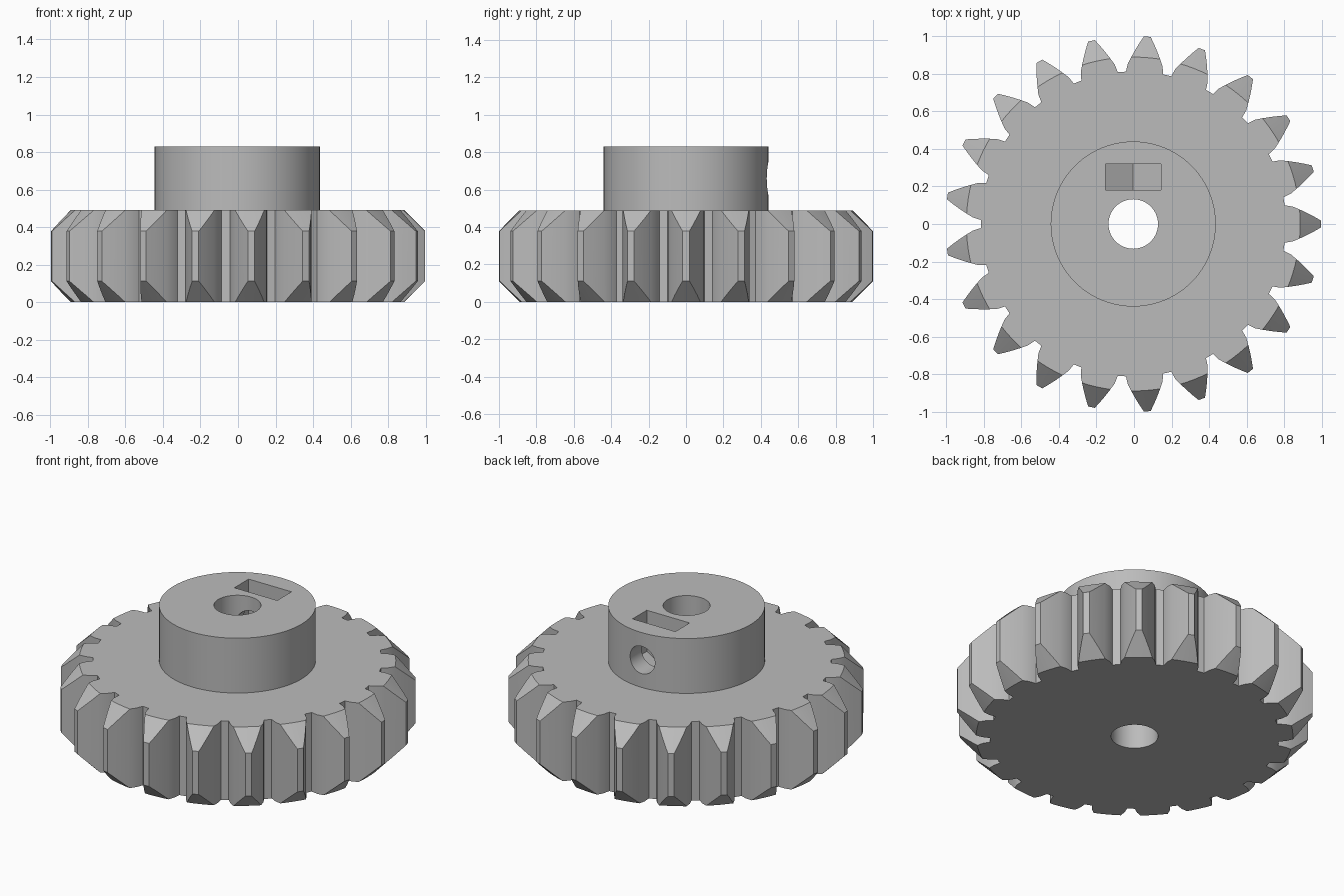
import bpy, bmesh, math
from mathutils import Matrix

cube = bpy.data.objects.get("Cube")
if cube:
    bpy.data.objects.remove(cube, do_unlink=True)

TEETH = 21
HEIGHT = 0.49
HUB_TOP = 0.83
SCREW_Z = 0.66
OFFSET_X = -0.004

grey = bpy.data.materials.new("plain_grey")
grey.use_nodes = True
grey.diffuse_color = (0.5, 0.5, 0.5, 1)
grey.node_tree.nodes["Principled BSDF"].inputs["Base Color"].default_value = (0.5, 0.5, 0.5, 1)


def loft(name, rings, turn=None):
    """Closed solid through a stack of matching rings of 3D points."""
    bm = bmesh.new()
    loops = [[bm.verts.new(p) for p in ring] for ring in rings]
    n = len(loops[0])
    for low, high in zip(loops, loops[1:]):
        for i in range(n):
            j = (i + 1) % n
            bm.faces.new((low[i], low[j], high[j], high[i]))
    bm.faces.new(loops[0][::-1])
    bm.faces.new(loops[-1])
    if turn:
        bm.transform(turn)
    bmesh.ops.recalc_face_normals(bm, faces=bm.faces)
    mesh = bpy.data.meshes.new(name)
    bm.to_mesh(mesh)
    bm.free()
    mesh.materials.append(grey)
    ob = bpy.data.objects.new(name, mesh)
    ob.location.x = OFFSET_X
    bpy.context.collection.objects.link(ob)
    return ob


def prism(name, outline, z0, z1, turn=None):
    return loft(name, [[(x, y, z) for x, y in outline] for z in (z0, z1)], turn)


def circle(r, n):
    return [(r * math.cos(math.tau * i / n), r * math.sin(math.tau * i / n)) for i in range(n)]


def combine(target, other, operation):
    """Apply a boolean and discard the helper solid."""
    bpy.context.view_layer.update()
    mod = target.modifiers.new(operation.lower(), 'BOOLEAN')
    mod.operation = operation
    mod.solver = 'EXACT'
    mod.object = other
    bpy.ops.object.select_all(action='DESELECT')
    bpy.context.view_layer.objects.active = target
    target.select_set(True)
    bpy.ops.object.modifier_apply(modifier=mod.name)
    bpy.data.objects.remove(other, do_unlink=True)


# Toothed wheel: one mirrored tooth outline repeated round the axis
flank = [(0.807, 0.0994), (0.85, 0.093), (0.89, 0.076), (0.93, 0.057),
         (0.97, 0.036), (1.0014, 0.018)]
tooth = [(r, -w) for r, w in flank] + flank[::-1]
outline = []
for k in range(TEETH):
    a = math.tau * k / TEETH
    c, s = math.cos(a), math.sin(a)
    outline += [(r * c - w * s, r * s + w * c) for r, w in tooth]
gear = prism("gear_with_hub", outline, -0.1, HEIGHT + 0.1)

# Tooth ends bevelled at 45 degrees by a double cone
mid = HEIGHT / 2
envelope = loft("bevel_envelope", [[(x, y, z) for x, y in circle(r, 6 * TEETH)]
                for r, z in ((0.89, 0), (0.89 + mid, mid), (0.89, HEIGHT))])
combine(gear, envelope, 'INTERSECT')

# Hub
combine(gear, prism("hub", circle(0.44, 96), mid, HUB_TOP), 'UNION')

# Shaft bore
combine(gear, prism("bore", circle(0.132, 64), -0.2, 1.0), 'DIFFERENCE')

# Nut pocket with a pointed floor, open at the hub top
to_back = Matrix.Translation((0, 0, SCREW_Z)) @ Matrix.Rotation(math.pi / 2, 4, 'X')
half = 0.147
drop = half / math.sqrt(3)
pocket = [(-half, 0.3), (-half, -drop), (0, -2 * drop), (half, -drop), (half, 0.3)]
combine(gear, prism("nut_pocket", pocket, -0.32, -0.18, to_back), 'DIFFERENCE')

# Set screw hole from the back into the bore
combine(gear, prism("screw_hole", circle(0.085, 48), -0.6, 0, to_back), 'DIFFERENCE')

bpy.ops.object.shade_smooth_by_angle(angle=math.radians(25))
